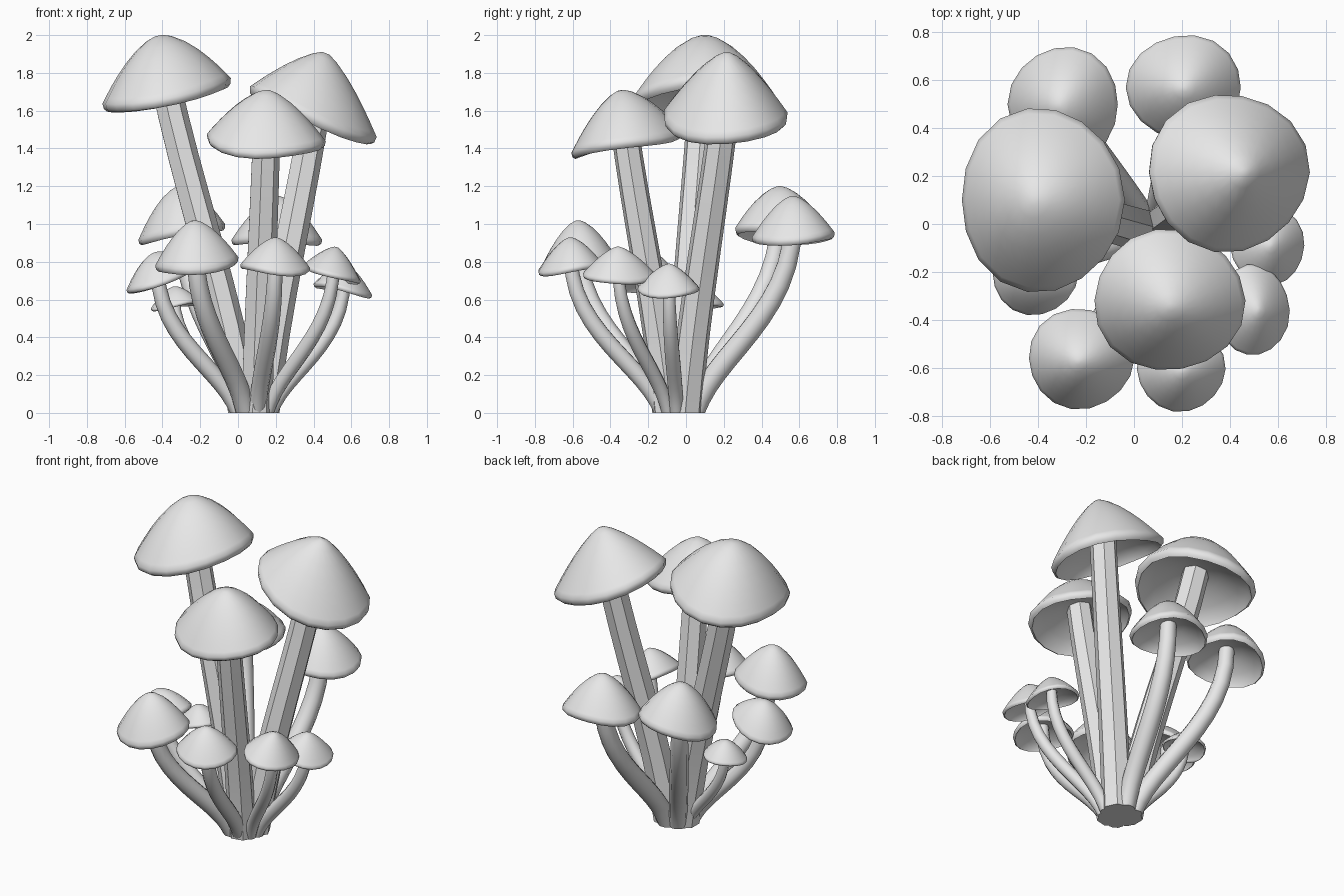
import bpy, bmesh, math, random
from mathutils import Vector

random.seed(4)
cube = bpy.data.objects.get("Cube")
if cube:
    bpy.data.objects.remove(cube, do_unlink=True)

grey = bpy.data.materials.new("pale grey")
grey.use_nodes = True
shade = (0.8, 0.8, 0.8, 1)
grey.diffuse_color = shade
grey.node_tree.nodes["Principled BSDF"].inputs["Base Color"].default_value = shade

UP = Vector((0, 0, 1))
ROOT = Vector((0.085, -0.04, 0))


def circle(count, radius_x, radius_y):
    """Points of a flat ellipse around the origin."""
    angles = [math.tau * i / count for i in range(count)]
    return [Vector((radius_x * math.cos(a), radius_y * math.sin(a), 0)) for a in angles]


def skin(name, rings, sharp_angle):
    """Bridge rings of points into a closed smooth-shaded tube."""
    bm = bmesh.new()
    loops = [[bm.verts.new(point) for point in ring] for ring in rings]
    for lower, upper in zip(loops, loops[1:]):
        for i in range(len(lower)):
            bm.faces.new((lower[i - 1], lower[i], upper[i], upper[i - 1]))
    bm.faces.new(loops[0])
    bm.faces.new(loops[-1])
    bmesh.ops.recalc_face_normals(bm, faces=bm.faces)
    mesh = bpy.data.meshes.new(name)
    bm.to_mesh(mesh)
    bm.free()
    mesh.materials.append(grey)
    for polygon in mesh.polygons:
        polygon.use_smooth = True
    mesh.set_sharp_from_angle(angle=math.radians(sharp_angle))
    obj = bpy.data.objects.new(name, mesh)
    bpy.context.collection.objects.link(obj)


def cap(name, apex, rim, radius_x, radius_y, slope, fullness):
    """Bell-shaped cap with a rolled lip and a hollow underside."""
    phase = random.uniform(0, math.tau)
    lip = 0.12
    # Outer bell, as pairs of radius and height fractions
    spread = [math.sin(math.pi / 2 * step / 8) for step in (0.3, 1, 2, 3, 4, 5, 6.3, 8)]
    profile = [(t, lip + (1 - lip) * (1 - t ** fullness)) for t in spread]
    # Rolled lip, then the hollow rising to the stalk
    profile += [(0.985, 0.04), (0.94, 0)]
    profile += [(t, 0.4 * (1 - t * t)) for t in (0.88, 0.7, 0.4, 0.1)]
    rings = []
    for t, height in profile:
        ring = []
        for offset in circle(18, t * radius_x, t * radius_y):
            angle = math.atan2(offset.y, offset.x)
            offset *= 1 + 0.02 * math.sin(3 * angle + phase)
            wave = 0.06 * radius_x * t * t * math.sin(2 * angle + phase)
            offset.z = slope.dot(offset) + wave
            ring.append(rim.lerp(apex, height) + offset)
        rings.append(ring)
    skin(name, rings, 85)


def stem(name, base, top, radius, tall):
    """Tapered stalk swept along a cubic curve."""
    low, high = ((0.2, 0.33), (0.72, 0.67)) if tall else ((0.15, 0.3), (1, 0.5))
    reach = top - base
    rise = UP * reach.z
    lateral = reach - rise
    first = base + lateral * low[0] + rise * low[1]
    second = base + lateral * high[0] + rise * high[1]
    sides, steps, bulge = (7, 8, 0) if tall else (10, 12, 0.03)
    rings = []
    for step in range(steps + 1):
        t = step / steps
        u = 1 - t
        centre = base * u ** 3 + 3 * u * t * (first * u + second * t) + top * t ** 3
        along = (first - base) * u * u + (second - first) * 2 * u * t + (top - second) * t * t
        turn = UP.rotation_difference(along if step else UP)
        width = radius * (1 + 0.15 * u) + bulge * t * u
        rings.append([centre + turn @ point for point in circle(sides, width, width)])
    skin(name, rings, 42 if tall else 60)


def mushroom(name, rim, apex_z, radii, slope, tall=False):
    """One cap on its stalk; the cap peak leans with the slope of its rim."""
    rim, slope = Vector(rim), Vector((*slope, 0))
    height = apex_z - rim.z
    apex = rim + UP * height - slope * height * 0.55
    cap(name + "_cap", apex, rim, *radii, slope, 1.6 + slope.x / 2)
    outward = Vector((rim.x - ROOT.x, rim.y - ROOT.y, 0)).normalized()
    base = ROOT + outward * (0.055 if tall else 0.09)
    stem(name + "_stem", base, rim.lerp(apex, 0.45), radii[0] * (0.24 if tall else 0.2), tall)


# Three tall mushrooms in the middle
mushroom("tall_right", (-.38, .1, 1.64), 2, (.34, .385), (.2, 0), tall=True)
mushroom("tall_left", (.385, .215, 1.54), 1.91, (.335, .33), (-.4, 0), tall=True)
mushroom("tall_front", (.145, -.315, 1.41), 1.71, (.315, .295), (-.06, .2), tall=True)

# Ring of small mushrooms around them
mushroom("front_right", (-.22, -.56, .76), 1.02, (.22, .21), (.1, .1))
mushroom("front_middle", (.195, -.605, .75), .93, (.185, .175), (-.05, .1))
mushroom("front_left", (.495, -.36, .72), .88, (.15, .19), (-.3, 0))
mushroom("side_left", (.555, -.09, .64), .79, (.155, .165), (-.2, 0))
mushroom("back_left", (.21, .57, .9), 1.15, (.24, .22), (0, .05))
mushroom("back_right", (-.29, .5, .94), 1.2, (.23, .24), (.18, .05))
mushroom("side_right", (-.41, -.2, .68), .85, (.18, .18), (.35, 0))
mushroom("tiny_right", (-.33, .07, .56), .67, (.13, .13), (.15, 0))
